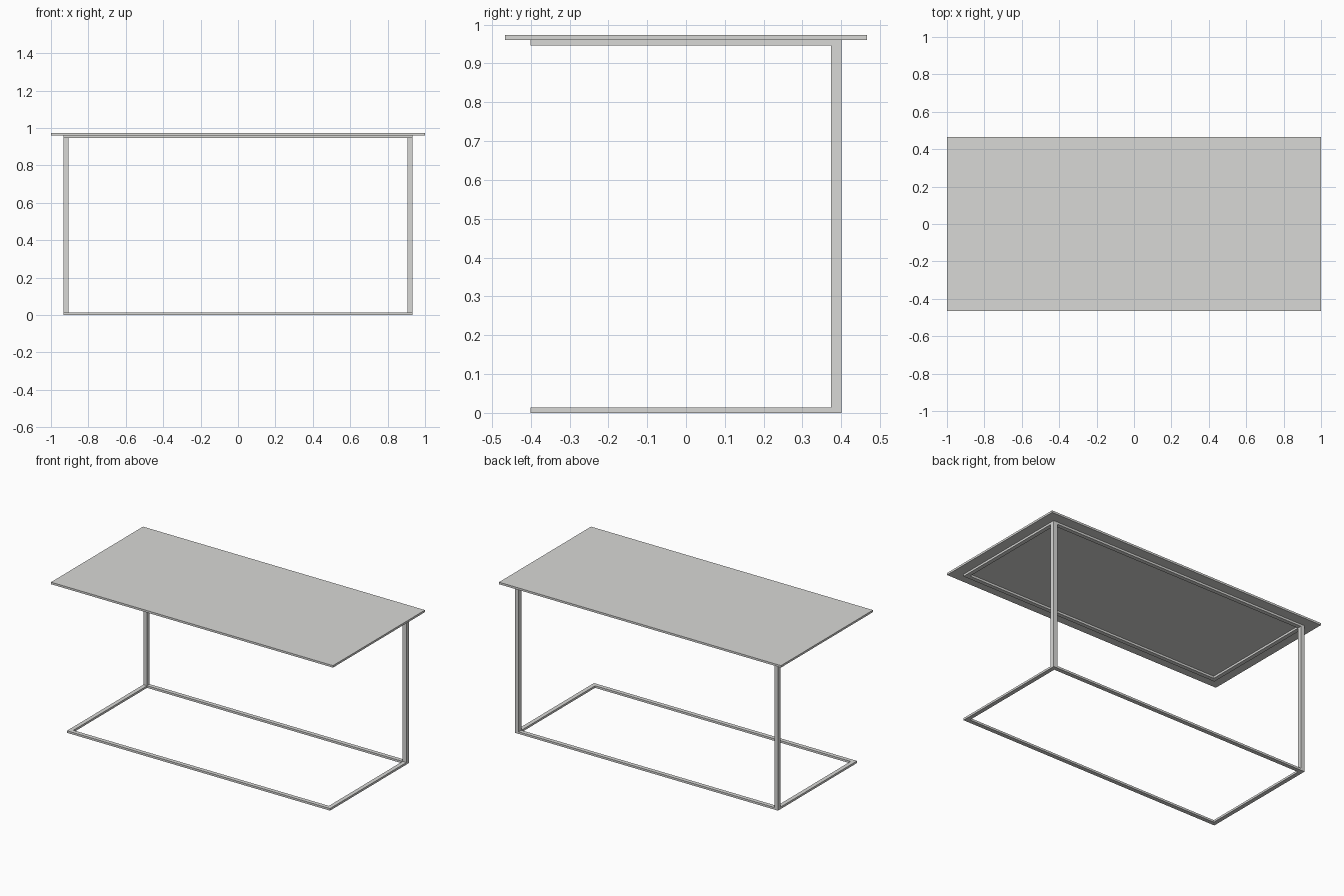
import bpy
import bmesh

if "Cube" in bpy.data.objects:
    bpy.data.objects.remove(bpy.data.objects["Cube"])

# Main dimensions
TOP_X, TOP_Y = 1.0, 0.466        # half size of the table top
FRAME_X, FRAME_Y = 0.933, 0.40   # half size of the frame
BAR_W, BAR_H = 0.0267, 0.0133    # flat bar section
Z_UNDER, Z_TOP = 0.96, 0.973     # underside and top of the slab

grey = bpy.data.materials.new("light_grey")
grey.diffuse_color = (0.69, 0.69, 0.675, 1.0)
grey.use_nodes = True
grey.node_tree.nodes["Principled BSDF"].inputs["Base Color"].default_value = grey.diffuse_color


def finish(name, bm):
    bmesh.ops.recalc_face_normals(bm, faces=bm.faces)
    mesh = bpy.data.meshes.new(name)
    bm.to_mesh(mesh)
    bm.free()
    mesh.materials.append(grey)
    obj = bpy.data.objects.new(name, mesh)
    bpy.context.collection.objects.link(obj)
    return obj


def box(name, x0, x1, y0, y1, z0, z1):
    bm = bmesh.new()
    bmesh.ops.create_cube(bm, size=1.0)
    for v in bm.verts:
        v.co.x = x1 if v.co.x > 0 else x0
        v.co.y = y1 if v.co.y > 0 else y0
        v.co.z = z1 if v.co.z > 0 else z0
    return finish(name, bm)


def mitred_frame(name, hx, hy, width, z0, z1):
    """Rectangular ring of flat bar with mitred corners."""
    bm = bmesh.new()
    signs = [(-1, -1), (1, -1), (1, 1), (-1, 1)]

    def loop(inset, z):
        return [bm.verts.new((sx * (hx - inset), sy * (hy - inset), z))
                for sx, sy in signs]

    rings = [loop(0, z0), loop(0, z1), loop(width, z1), loop(width, z0)]
    for r in range(4):
        a, b = rings[r], rings[(r + 1) % 4]
        for i in range(4):
            j = (i + 1) % 4
            bm.faces.new((a[i], a[j], b[j], b[i]))
    return finish(name, bm)


# Thin slab top
box("table_top", -TOP_X, TOP_X, -TOP_Y, TOP_Y, Z_UNDER, Z_TOP)

# Floor frame and matching frame beneath the top
mitred_frame("base_frame", FRAME_X, FRAME_Y, BAR_W, 0.0, BAR_H)
mitred_frame("upper_frame", FRAME_X, FRAME_Y, BAR_W, Z_UNDER - BAR_H, Z_UNDER)

# Square posts at the two back corners
for side, s in (("left", -1), ("right", 1)):
    x0, x1 = sorted((s * FRAME_X, s * (FRAME_X - BAR_W)))
    box(side + "_back_post", x0, x1, FRAME_Y - BAR_W, FRAME_Y,
        BAR_H, Z_UNDER - BAR_H)
